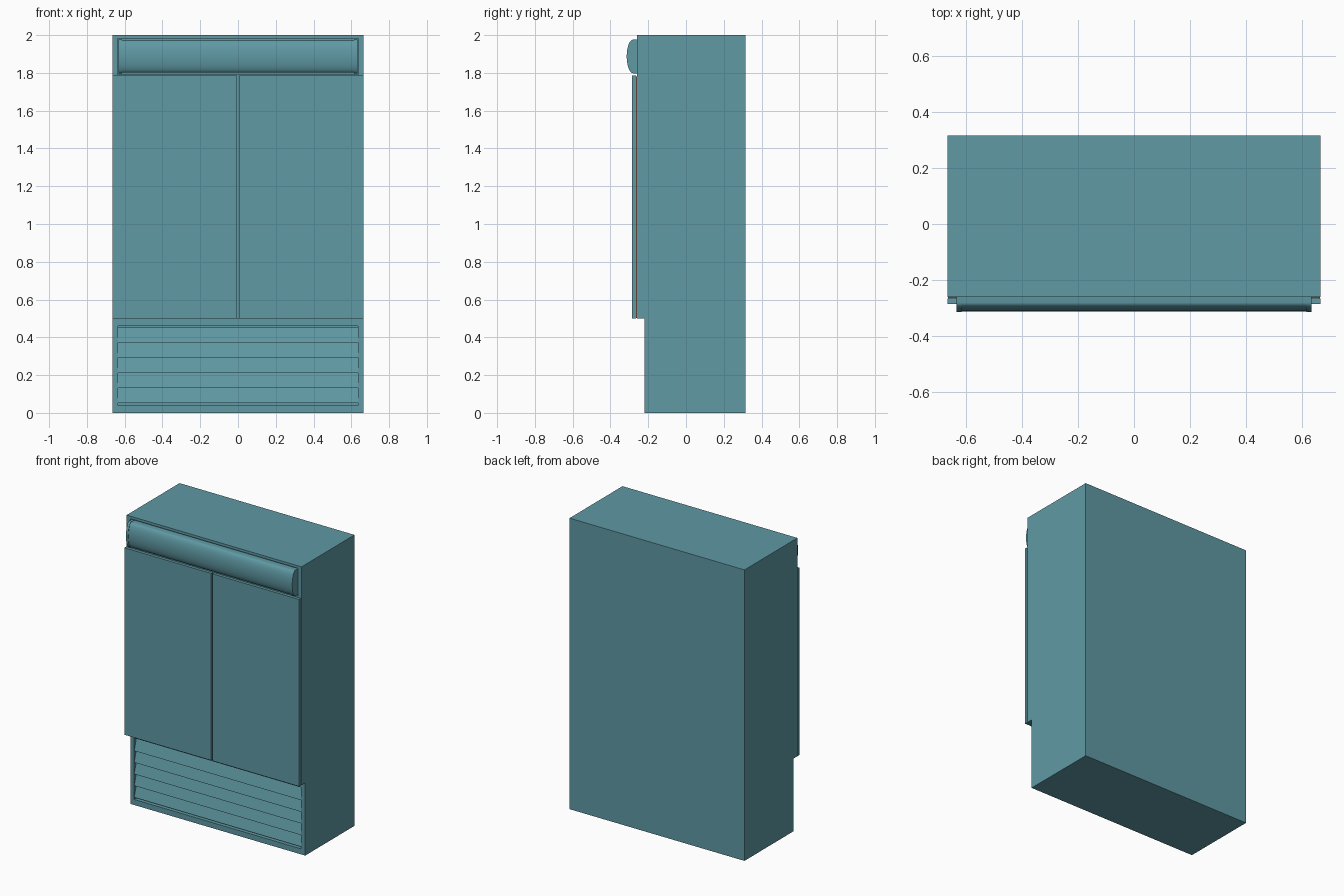
import bpy, bmesh, math
from mathutils import Vector

cube = bpy.data.objects.get("Cube")
if cube:
    bpy.data.objects.remove(cube, do_unlink=True)

HALF_W = 0.665
BACK, FRONT, TOE = 0.315, -0.26, -0.22
DOOR_LOW, DOOR_TOP = 0.5, 1.785


def material(name, rgb):
    m = bpy.data.materials.new(name)
    m.use_nodes = True
    m.diffuse_color = (*rgb, 1)
    m.node_tree.nodes["Principled BSDF"].inputs["Base Color"].default_value = (*rgb, 1)
    return m


teal = material("teal enamel", (0.115, 0.32, 0.37))
brown = material("brown rubber", (0.12, 0.05, 0.04))


def prism(name, profile, x0, x1, mat, edit=None):
    """Extrude a (y, z) profile along x."""
    bm = bmesh.new()
    face = bm.faces.new([bm.verts.new((x0, y, z)) for y, z in profile])
    new = bmesh.ops.extrude_face_region(bm, geom=[face])["geom"]
    bmesh.ops.translate(bm, vec=(x1 - x0, 0, 0),
                        verts=[g for g in new if isinstance(g, bmesh.types.BMVert)])
    bmesh.ops.recalc_face_normals(bm, faces=bm.faces)
    if edit:
        edit(bm)
    me = bpy.data.meshes.new(name)
    bm.to_mesh(me)
    bm.free()
    me.materials.append(mat)
    ob = bpy.data.objects.new(name, me)
    bpy.context.collection.objects.link(ob)
    return ob


def box(name, x0, x1, y0, y1, z0, z1, mat):
    return prism(name, [(y0, z0), (y1, z0), (y1, z1), (y0, z1)], x0, x1, mat)


def recess(bm, at_z, half, z0, z1, depth):
    """Sink a rectangle into the front face that spans height at_z."""
    face = next(f for f in bm.faces if f.normal.y < -0.9
                and min(v.co.z for v in f.verts) < at_z < max(v.co.z for v in f.verts))
    bmesh.ops.inset_individual(bm, faces=[face], thickness=0.01)
    mid = face.calc_center_median().z
    for v in face.verts:
        v.co.x = math.copysign(half, v.co.x)
        v.co.z = z1 if v.co.z > mid else z0
    bmesh.ops.inset_individual(bm, faces=[face], thickness=0, depth=-depth)


def cut_fronts(bm):
    recess(bm, 1.9, 0.637, 1.792, 1.982, 0.015)
    recess(bm, 0.25, 0.635, 0.038, 0.46, 0.035)


# Cabinet with set-back base and sunken header and grille panels
prism("cabinet_body", [(BACK, 0), (BACK, 2), (FRONT, 2), (FRONT, DOOR_TOP),
                       (FRONT, DOOR_LOW), (TOE, DOOR_LOW), (TOE, 0)],
      -HALF_W, HALF_W, teal, cut_fronts)

# Pair of doors with seals
for side, s in (("right", -1), ("left", 1)):
    x0, x1 = sorted((s * 0.004, s * HALF_W))
    box(side + "_door", x0, x1, -0.285, -0.265, DOOR_LOW, DOOR_TOP, teal)
    x0, x1 = sorted((s * 0.008, s * (HALF_W - 0.002)))
    box(side + "_door_seal", x0, x1, -0.265, FRONT, DOOR_LOW + 0.003, DOOR_TOP - 0.003, brown)


# Bowed header lamp cover with end caps
def bow(grow):
    arc = [(-0.28 - (0.031 + grow) * math.cos(a), 1.887 + (0.086 + grow) * math.sin(a))
           for a in (math.radians(-90 + 180 * i / 20) for i in range(21))]
    return [(-0.246, arc[0][1])] + arc + [(-0.246, arc[-1][1])]


def smooth(ob):
    bpy.ops.object.select_all(action="DESELECT")
    ob.select_set(True)
    bpy.context.view_layer.objects.active = ob
    bpy.ops.object.shade_smooth_by_angle(angle=math.radians(35))


smooth(prism("lamp_cover", bow(0), -0.615, 0.615, teal))
for side, s in (("right", -1), ("left", 1)):
    x0, x1 = sorted((s * 0.615, s * 0.632))
    smooth(prism(side + "_lamp_cap", bow(0.003), x0, x1, teal))

# Sloping grille slats
for i in range(5):
    z = 0.052 + i * 0.08
    prism("grille_slat_%d" % (i + 1),
          [(-0.219, z + 0.003), (-0.219, z), (-0.186, z), (-0.186, z + 0.08), (-0.196, z + 0.08)],
          -0.635, 0.635, teal)
